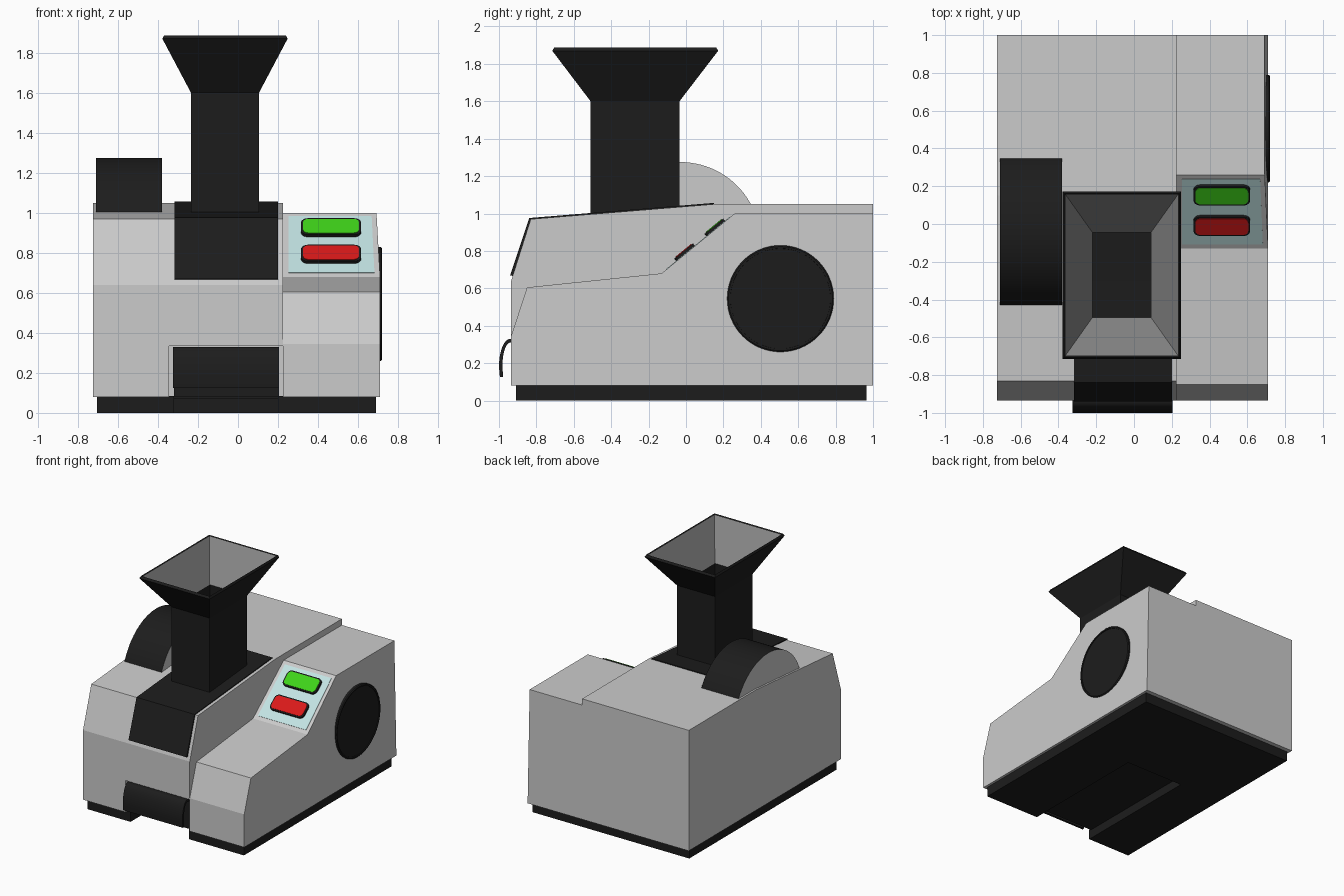
import bpy, bmesh, math
from mathutils import Matrix, Vector

if "Cube" in bpy.data.objects:
    bpy.data.objects.remove(bpy.data.objects["Cube"])


def material(name, rgb):
    m = bpy.data.materials.new(name)
    m.diffuse_color = (*rgb, 1)
    m.use_nodes = True
    m.node_tree.nodes["Principled BSDF"].inputs["Base Color"].default_value = m.diffuse_color
    return m


BLACK = material("black", (0.012, 0.012, 0.012))
INNER = material("inner_grey", (0.25, 0.25, 0.25))
CYAN = material("pale_cyan", (0.55, 0.78, 0.78))
GREEN = material("green", (0.05, 0.65, 0.01))
RED = material("red", (0.7, 0.01, 0.01))

# (u, v, w) -> (y, z, x): profiles drawn in the side view
SIDE = Matrix(((0, 0, 1, 0), (1, 0, 0, 0), (0, 1, 0, 0), (0, 0, 0, 1)))


def finish(name, bm, mats=(), smooth=False):
    bmesh.ops.recalc_face_normals(bm, faces=bm.faces)
    me = bpy.data.meshes.new(name)
    bm.to_mesh(me)
    bm.free()
    ob = bpy.data.objects.new(name, me)
    bpy.context.collection.objects.link(ob)
    for m in mats:
        me.materials.append(m)
    if smooth:
        bpy.ops.object.select_all(action='DESELECT')
        ob.select_set(True)
        bpy.context.view_layer.objects.active = ob
        bpy.ops.object.shade_smooth_by_angle(angle=math.radians(30))
    return ob


def prism(name, pts, lo, hi, M=SIDE, mats=(), smooth=False, cap_slot=0):
    bm = bmesh.new()
    a, b = [[bm.verts.new(M @ Vector((u, v, w))) for u, v in pts] for w in (lo, hi)]
    for cap in (a, b):
        bm.faces.new(cap).material_index = cap_slot
    n = len(pts)
    for i in range(n):
        j = (i + 1) % n
        bm.faces.new((a[i], a[j], b[j], b[i]))
    return finish(name, bm, mats, smooth)


def rect(u0, u1, v0, v1):
    return [(u0, v0), (u1, v0), (u1, v1), (u0, v1)]


def circle(cu, cv, r, n=64):
    return [(cu + r * math.cos(2 * math.pi * i / n), cv + r * math.sin(2 * math.pi * i / n))
            for i in range(n)]


def rounded(cu, cv, w, h, r, n=6):
    pts = []
    for k, (sx, sy) in enumerate(((1, 1), (-1, 1), (-1, -1), (1, -1))):
        for i in range(n + 1):
            a = math.pi / 2 * (k + i / n)
            pts.append((cu + sx * (w / 2 - r) + r * math.cos(a),
                        cv + sy * (h / 2 - r) + r * math.sin(a)))
    return pts


# Main housing, with a shallow outlet recess in the front
main = prism("main_housing", [(-0.935, 0.08), (-0.935, 0.64), (-0.83, 0.97), (0.15, 1.05),
                              (1, 1.05), (1, 0.08)], -0.725, 0.225)
cutter = prism("outlet_cutter", rect(-1.1, -0.89, 0.0, 0.335), -0.345, 0.25)
cutter.hide_render = True
cutter.hide_set(True)
mod = main.modifiers.new("outlet", 'BOOLEAN')
mod.operation, mod.solver, mod.object = 'DIFFERENCE', 'EXACT', cutter

# Lower control housing, its outer wall leaning in at the top
control = prism("control_housing", [(-0.935, 0.08), (-0.935, 0.345), (-0.85, 0.605), (-0.13, 0.68),
                                    (0.26, 1.0), (1, 1.0), (1, 0.08)], 0.225, 0.71)
for v in control.data.vertices:
    if v.co.z > 0.99 and v.co.x > 0.5:
        v.co.x = 0.692

# Base with a slot open to the front
prism("base", [(-0.705, -0.91), (-0.32, -0.91), (-0.32, 0.17), (0.2, 0.17), (0.2, -0.91),
               (0.69, -0.91), (0.69, 0.965), (-0.705, 0.965)], 0, 0.085, Matrix(), [BLACK])
prism("slot_ceiling", rect(-0.32, 0.2, -0.89, 0.17), 0.072, 0.08, Matrix(), [BLACK])

# Outlet backing and curved flap
prism("outlet_backing", rect(-0.9, -0.885, 0.08, 0.325), -0.32, 0.205, mats=[BLACK])
outer, inner = [(-0.89, 0.33)], [(-0.89, 0.31)]
for i in range(9):
    a = math.pi / 2 * i / 8
    outer.append((-0.94 - 0.06 * math.sin(a), 0.18 + 0.15 * math.cos(a)))
    inner.append((-0.94 - 0.042 * math.sin(a), 0.18 + 0.13 * math.cos(a)))
outer.append((-0.995, 0.125))
inner.append((-0.977, 0.125))
prism("outlet_flap", outer + inner[::-1], -0.325, 0.205, mats=[BLACK], smooth=True)

# Black cover plate following the housing top
prism("cover_plate", [(-0.94, 0.67), (-0.838, 0.976), (0.15, 1.057), (0.15, 1.04),
                      (-0.82, 0.96), (-0.92, 0.665)], -0.317, 0.2, mats=[BLACK])

# Wheel guard rising out of the top
prism("wheel_guard", circle(-0.03, 0.847, 0.428, 96), -0.71, -0.38,
      mats=[BLACK, INNER], smooth=True, cap_slot=1).data.materials[1] = None

# Hopper: stacked rectangular rings, outside up and inside back down
rings = [(-0.235, 0.105, -0.51, -0.035, 0.96), (-0.235, 0.105, -0.51, -0.035, 1.6),
         (-0.378, 0.248, -0.715, 0.172, 1.87), (-0.37, 0.24, -0.705, 0.162, 1.887),
         (-0.362, 0.232, -0.695, 0.155, 1.88), (-0.22, 0.09, -0.495, -0.045, 1.605),
         (-0.22, 0.09, -0.495, -0.045, 1.02)]
bm = bmesh.new()
loops = [[bm.verts.new((x, y, r[4])) for x, y in rect(*r[:4])] for r in rings]
for k in range(len(loops) - 1):
    for i in range(4):
        j = (i + 1) % 4
        f = bm.faces.new((loops[k][i], loops[k][j], loops[k + 1][j], loops[k + 1][i]))
        f.material_index = 1 if k == 4 else 0
bm.faces.new(loops[0])
bm.faces.new(loops[-1])
finish("hopper", bm, [BLACK, INNER])

# Round side cover with a thin raised rim
prism("side_cover", circle(0.505, 0.545, 0.27), 0.69, 0.714, mats=[BLACK], smooth=True)
bm = bmesh.new()
steps = [(0.285, 0.69), (0.285, 0.714), (0.278, 0.72), (0.268, 0.72), (0.265, 0.69)]
rims = [[bm.verts.new((x, y, z)) for y, z in circle(0.505, 0.545, r)] for r, x in steps]
for k in range(5):
    a, b = rims[k], rims[(k + 1) % 5]
    for i in range(64):
        j = (i + 1) % 64
        bm.faces.new((a[i], a[j], b[j], b[i]))
finish("side_cover_rim", bm, [BLACK], True)

# Sloped control panel with two framed buttons
ang = math.atan2(0.32, 0.39)
SLOPE = Matrix.Translation((0, -0.13, 0.68)) @ Matrix.Rotation(ang, 4, 'X')
prism("control_panel", [(0.253, 0.03), (0.682, 0.03), (0.668, 0.475), (0.253, 0.475)],
      -0.01, 0.003, SLOPE, [CYAN])
for name, t, mat in (("start", 0.375, GREEN), ("stop", 0.166, RED)):
    prism(name + "_button_frame", rounded(0.465, t, 0.3, 0.13, 0.035), 0, 0.018, SLOPE, [BLACK])
    prism(name + "_button", rounded(0.465, t, 0.28, 0.11, 0.028), 0, 0.022, SLOPE, [mat])
